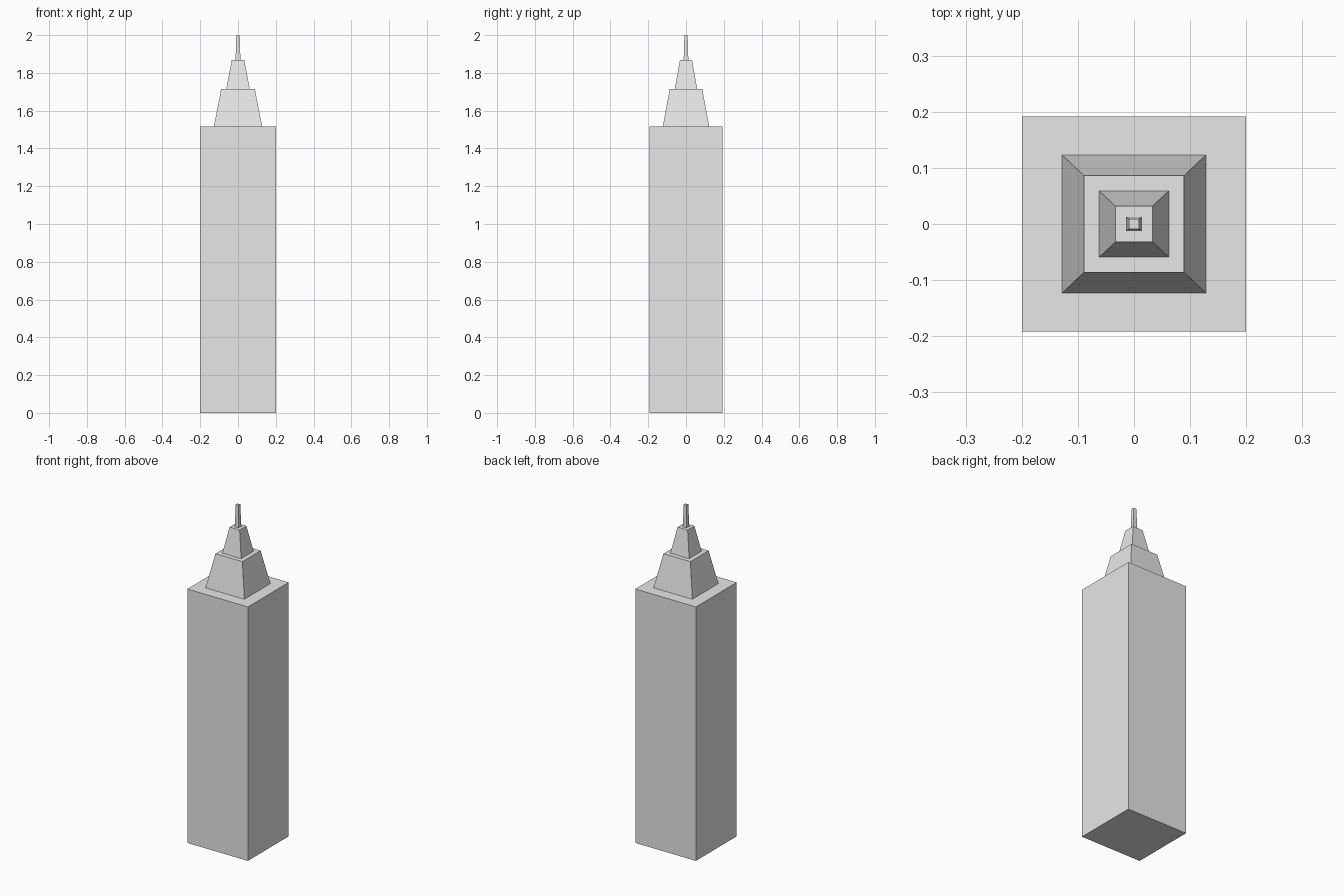
import bpy
import bmesh

cube = bpy.data.objects.get("Cube")
if cube:
    bpy.data.objects.remove(cube, do_unlink=True)

# Single flat colour
GREY = (0.8, 0.8, 0.8, 1.0)
grey = bpy.data.materials.new("light_grey")
grey.use_nodes = True
grey.diffuse_color = GREY
grey.node_tree.nodes["Principled BSDF"].inputs["Base Color"].default_value = GREY


def tapered_block(name, z0, z1, base, top):
    """Box from z0 to z1 with (x, y) half sizes at its base and top."""
    bm = bmesh.new()
    bmesh.ops.create_cube(bm, size=2)
    for v in bm.verts:
        half, z = (top, z1) if v.co.z > 0 else (base, z0)
        v.co = (v.co.x * half[0], v.co.y * half[1], z)
    mesh = bpy.data.meshes.new(name)
    bm.to_mesh(mesh)
    bm.free()
    mesh.materials.append(grey)
    obj = bpy.data.objects.new(name, mesh)
    bpy.context.collection.objects.link(obj)
    return obj


# Straight main shaft
tapered_block("tower_shaft", 0, 1.515, (0.2, 0.192), (0.2, 0.192))
# Two stepped, tapering crown tiers
tapered_block("lower_crown", 1.515, 1.715, (0.128, 0.123), (0.089, 0.086))
tapered_block("upper_crown", 1.715, 1.868, (0.062, 0.059), (0.033, 0.032))
# Thin spire
tapered_block("spire", 1.868, 2.0, (0.013, 0.0125), (0.009, 0.0085))
